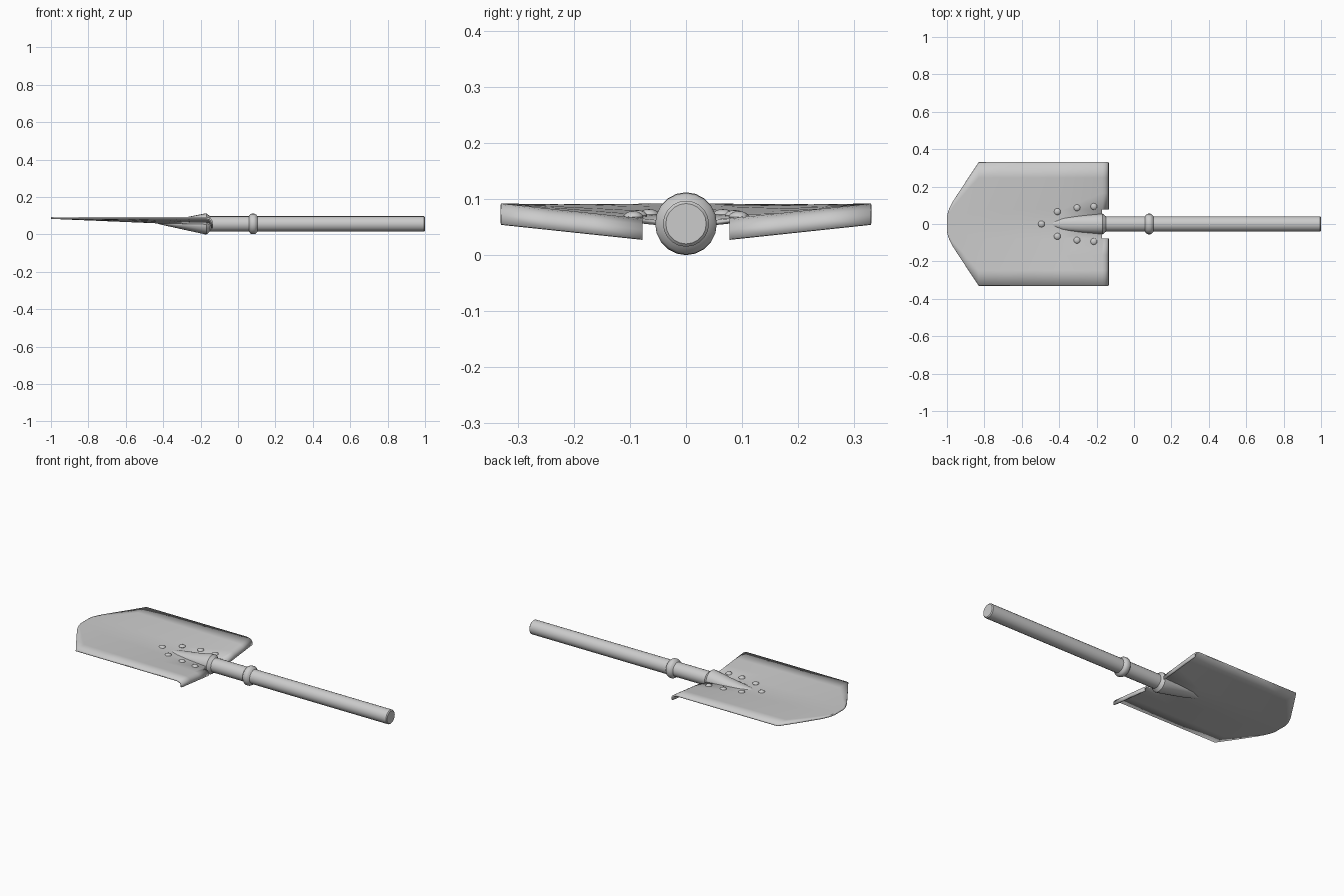
import bpy, bmesh, math

cube = bpy.data.objects.get("Cube")
if cube:
    bpy.data.objects.remove(cube, do_unlink=True)

STEEL = (0.6, 0.6, 0.6, 1)
steel = bpy.data.materials.new("plain_grey")
steel.use_nodes = True
steel.diffuse_color = STEEL
steel.node_tree.nodes["Principled BSDF"].inputs["Base Color"].default_value = STEEL

AXIS = 0.056    # height of the handle axis
HALF = 0.33     # half width of the blade


def finish(name, bm, angle=35):
    mesh = bpy.data.meshes.new(name)
    bm.to_mesh(mesh)
    bm.free()
    obj = bpy.data.objects.new(name, mesh)
    bpy.context.collection.objects.link(obj)
    mesh.materials.append(steel)
    bpy.ops.object.select_all(action='DESELECT')
    obj.select_set(True)
    bpy.context.view_layer.objects.active = obj
    bpy.ops.object.shade_smooth_by_angle(angle=math.radians(angle))
    return obj


def loft(name, sections, sides=20):
    """Closed tube along x through (x, half width, half height, centre z)."""
    bm = bmesh.new()
    rings = []
    for x, ry, rz, zc in sections:
        angles = [math.tau * i / sides for i in range(sides)]
        rings.append([bm.verts.new((x, ry * math.cos(a), zc + rz * math.sin(a))) for a in angles])
    for a, b in zip(rings, rings[1:]):
        for i in range(sides):
            j = (i + 1) % sides
            bm.faces.new((a[i], a[j], b[j], b[i]))
    bm.faces.new(rings[0])
    bm.faces.new(rings[-1])
    bmesh.ops.recalc_face_normals(bm, faces=bm.faces)
    return finish(name, bm)


def lathe(name, profile):
    return loft(name, [(x, r, r, AXIS) for x, r in profile])


def blade_z(x, y):
    """Top of the blade: a shallow V that deepens toward the handle."""
    t = min(1, (x + 1) / 0.83)
    return 0.092 - 0.035 * t * (1 - abs(y) / HALF)


# Blade: stations of (x, half width, drop), the last ones forming the rolled step
stations = [(-1, 0.04, 0), (-0.993, 0.07, 0), (-0.972, 0.115, 0), (-0.9, 0.225, 0),
            (-0.83, HALF, 0), (-0.6, HALF, 0), (-0.38, HALF, 0), (-0.17, HALF, 0),
            (-0.155, HALF, 0.003), (-0.143, HALF, 0.010), (-0.137, HALF, 0.020),
            (-0.135, HALF, 0.037)]
half_rows = [0.236, 0.5, 0.75, 1]
rows = [-f for f in reversed(half_rows)] + [0] + half_rows
bm = bmesh.new()
grid = [[bm.verts.new((x, f * w, blade_z(x, f * w) - drop)) for f in rows]
        for x, w, drop in stations]
for k, (a, b) in enumerate(zip(grid, grid[1:])):
    for i in range(len(rows) - 1):
        in_notch = k >= 7 and abs(rows[i] + rows[i + 1]) < 0.3
        if not in_notch:
            bm.faces.new((a[i], b[i], b[i + 1], a[i + 1]))
bmesh.ops.delete(bm, geom=[v for v in bm.verts if not v.link_faces], context='VERTS')
blade = finish("blade", bm, 40)
solid = blade.modifiers.new("thickness", 'SOLIDIFY')
solid.thickness = 0.009
solid.offset = -1

# Socket pressed into the blade, tapering to a point
loft("socket", [(-0.44, 0.004, 0.003, 0.064), (-0.42, 0.017, 0.009, 0.063),
                (-0.38, 0.033, 0.016, 0.061), (-0.28, 0.046, 0.034, 0.057),
                (-0.175, 0.055, 0.056, AXIS), (-0.168, 0.055, 0.056, AXIS),
                (-0.15, 0.041, 0.041, AXIS)])

# Handle and its collar
lathe("handle", [(-0.17, 0.041), (0.995, 0.041), (1, 0.036)])
lathe("collar", [(0.058, 0.041), (0.066, 0.051), (0.074, 0.055),
                 (0.088, 0.055), (0.096, 0.051), (0.104, 0.041)])

# Rivets around the socket
spots = [(-0.495, 0)]
for x, y in [(-0.41, 0.066), (-0.305, 0.087), (-0.215, 0.094)]:
    spots += [(x, y), (x, -y)]
for n, (x, y) in enumerate(spots):
    bm = bmesh.new()
    bmesh.ops.create_uvsphere(bm, u_segments=12, v_segments=8, radius=0.018)
    bmesh.ops.scale(bm, vec=(1, 1, 0.55), verts=bm.verts)
    bmesh.ops.translate(bm, vec=(x, y, blade_z(x, y)), verts=bm.verts)
    bmesh.ops.delete(bm, geom=[v for v in bm.verts if v.co.z < blade_z(x, y) - 0.006],
                     context='VERTS')
    finish(f"rivet_{n + 1}", bm)
